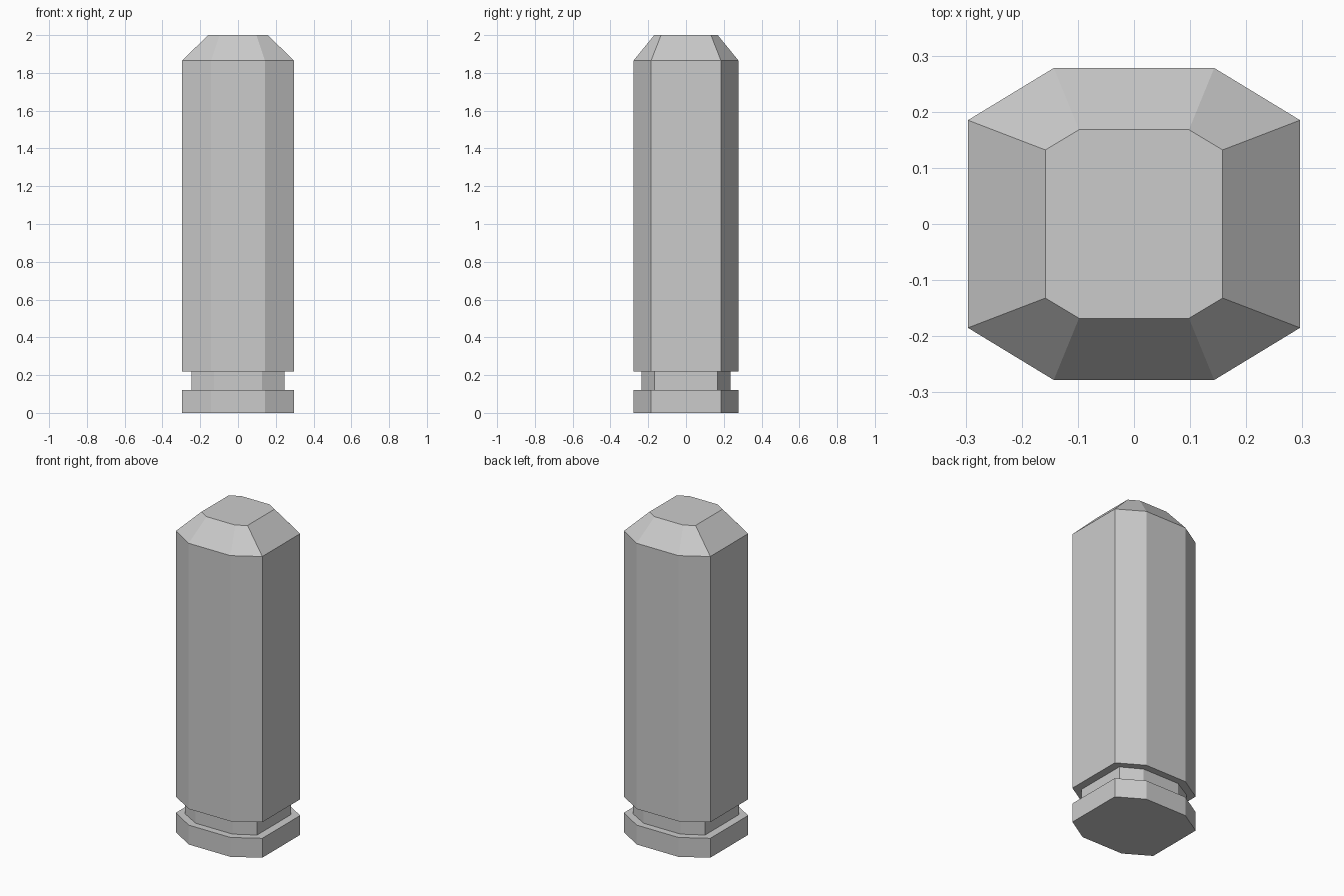
import bpy
import bmesh

old = bpy.data.objects.get("Cube")
if old:
    bpy.data.objects.remove(old, do_unlink=True)

# Plain grey metal
grey = bpy.data.materials.new("grey_metal")
grey.use_nodes = True
colour = (0.6, 0.6, 0.6, 1.0)
grey.diffuse_color = colour
grey.node_tree.nodes["Principled BSDF"].inputs["Base Color"].default_value = colour


def octagon(corner_x, half_y, half_x, corner_y):
    """Eight-sided outline, mirrored on both axes, counter-clockwise."""
    right = [(corner_x, -half_y), (half_x, -corner_y),
             (half_x, corner_y), (corner_x, half_y)]
    return right + [(-x, -y) for x, y in right]


def loft(name, sections):
    """Closed solid through a stack of (height, outline) sections."""
    bm = bmesh.new()
    rings = [[bm.verts.new((x, y, z)) for x, y in outline]
             for z, outline in sections]
    for low, high in zip(rings, rings[1:]):
        for i in range(len(low)):
            j = (i + 1) % len(low)
            bm.faces.new((low[i], low[j], high[j], high[i]))
    bm.faces.new(rings[0][::-1])
    bm.faces.new(rings[-1])
    mesh = bpy.data.meshes.new(name)
    bm.to_mesh(mesh)
    bm.free()
    mesh.materials.append(grey)
    obj = bpy.data.objects.new(name, mesh)
    bpy.context.collection.objects.link(obj)


full = octagon(0.143, 0.278, 0.296, 0.185)
neck = octagon(0.126, 0.235, 0.247, 0.166)
crown = octagon(0.098, 0.168, 0.158, 0.132)

# Shaft with bevelled top, recessed neck and foot, stacked in one solid
loft("bollard", [(0, full), (0.12, full), (0.12, neck), (0.22, neck),
                 (0.22, full), (1.865, full), (2.0, crown)])
